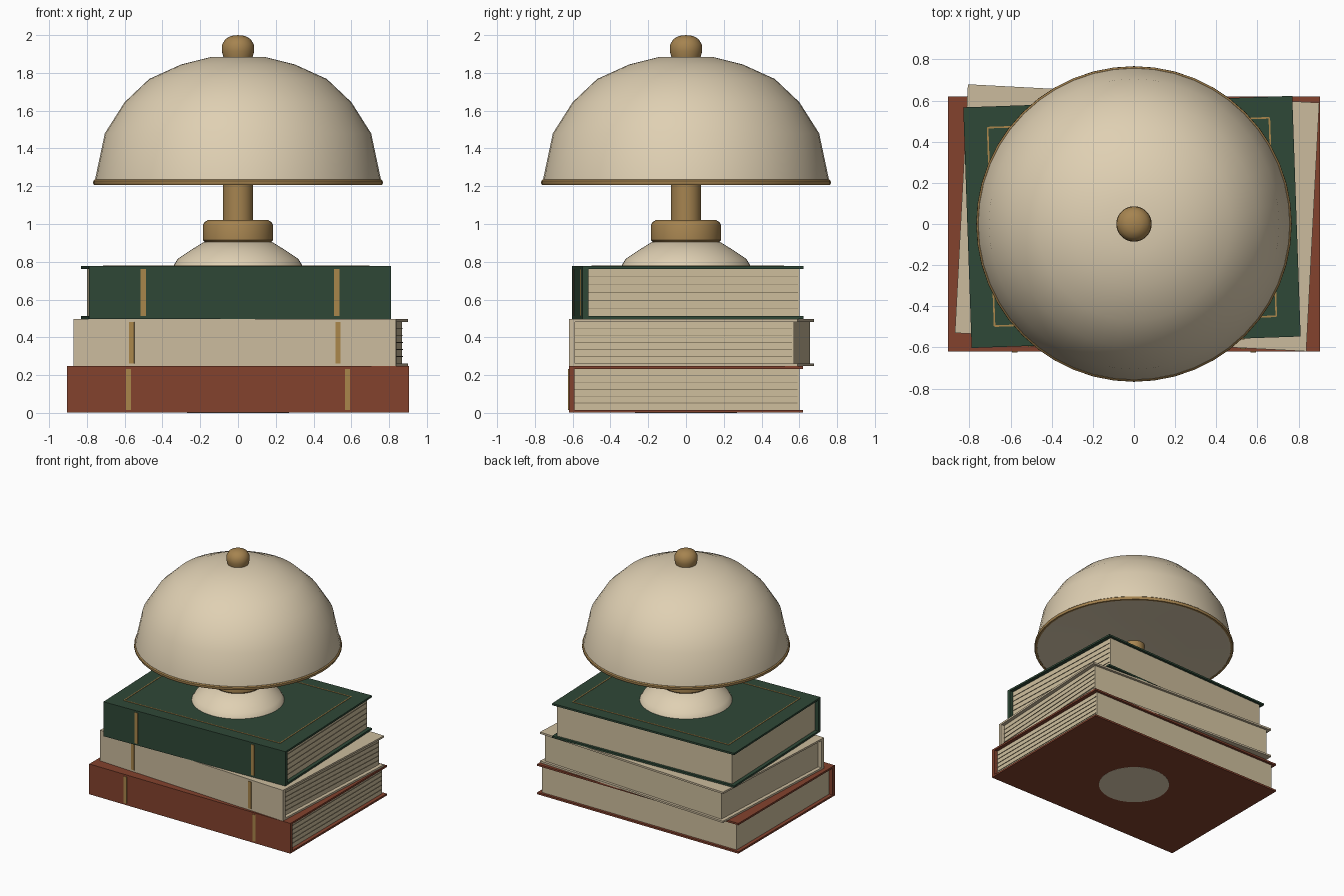
import bpy, bmesh, math
from mathutils import Matrix, Vector

if "Cube" in bpy.data.objects:
    bpy.data.objects.remove(bpy.data.objects["Cube"])


def mat(name, rgb):
    m = bpy.data.materials.new(name)
    m.diffuse_color = (*rgb, 1)
    m.use_nodes = True
    m.node_tree.nodes["Principled BSDF"].inputs["Base Color"].default_value = m.diffuse_color
    return m


CREAM = mat("cream", (0.74, 0.63, 0.45))
BRASS = mat("brass", (0.38, 0.23, 0.08))
GILT = mat("gilt", (0.40, 0.24, 0.07))
PAPER = mat("paper", (0.62, 0.52, 0.34))
LINE = mat("page_shadow", (0.28, 0.23, 0.14))
RED = mat("red_cloth", (0.23, 0.055, 0.027))
TAN = mat("tan_cloth", (0.60, 0.50, 0.34))
GREEN = mat("green_cloth", (0.028, 0.065, 0.038))


def finish(name, bm, material):
    me = bpy.data.meshes.new(name)
    bm.to_mesh(me)
    bm.free()
    me.materials.append(material)
    ob = bpy.data.objects.new(name, me)
    bpy.context.collection.objects.link(ob)
    return ob


def boxes(name, spans, material, place):
    """One object made of boxes, each given as (x0, x1, y0, y1, z0, z1)."""
    bm = bmesh.new()
    for x0, x1, y0, y1, z0, z1 in spans:
        m = Matrix.Translation(((x0 + x1) / 2, (y0 + y1) / 2, (z0 + z1) / 2))
        m = m @ Matrix.Diagonal((x1 - x0, y1 - y0, z1 - z0, 1))
        bmesh.ops.create_cube(bm, size=1, matrix=m)
    ob = finish(name, bm, material)
    ob.matrix_world = place
    return ob


def lathe(name, profile, material, angle=40, segments=48):
    """Revolve an (r, z) profile about the z axis."""
    bm = bmesh.new()
    vs = [bm.verts.new((r, 0, z)) for r, z in profile]
    es = [bm.edges.new(p) for p in zip(vs, vs[1:])]
    bmesh.ops.spin(bm, geom=vs + es, cent=(0, 0, 0), axis=(0, 0, 1),
                   angle=math.tau, steps=segments, use_duplicate=False)
    bmesh.ops.remove_doubles(bm, verts=bm.verts[:], dist=1e-5)
    bmesh.ops.recalc_face_normals(bm, faces=bm.faces[:])
    ob = finish(name, bm, material)
    bpy.ops.object.select_all(action='DESELECT')
    ob.select_set(True)
    bpy.context.view_layer.objects.active = ob
    bpy.ops.object.shade_smooth_by_angle(angle=math.radians(angle))
    return ob


def book(name, w, d, z0, z1, centre, turn, cloth):
    place = Matrix.Translation((*centre, z0)) @ Matrix.Rotation(math.radians(turn), 4, 'Z')
    h, x, y, t = z1 - z0, w / 2, d / 2, 0.015
    # boards and spine
    boxes(name + "_cover", [(-x, x, -y, y, 0, t), (-x, x, -y, y, h - t, h),
                            (-x, x, -y, -y + 0.03, t, h - t)], cloth, place)
    # page block with page lines on the right end
    boxes(name + "_pages", [(-x + 0.03, x - 0.03, -y + 0.03, y - 0.02, t, h - t)], PAPER, place)
    boxes(name + "_page_lines",
          [(x - 0.032, x - 0.026, -y + 0.03, y - 0.03, z - 0.002, z + 0.002)
           for z in (t + (h - 2 * t) * i / 6 for i in range(1, 6))], LINE, place)
    # gilt bands across the spine
    boxes(name + "_spine_bands",
          [(s * 0.32 * w - 0.014, s * 0.32 * w + 0.014, -y - 0.004, -y + 0.01, t, h - t)
           for s in (-1, 1)], GILT, place)
    return place


# stack of books
book("bottom_book", 1.81, 1.24, 0.001, 0.247, (0, 0), 0, RED)
book("middle_book", 1.71, 1.21, 0.247, 0.497, (0.015, 0.03), -3, TAN)
top = book("top_book", 1.60, 1.17, 0.497, 0.777, (-0.01, 0.01), 2, GREEN)

# gilt frame on the top cover
fx, fy, e, za, zb = 0.685, 0.4825, 0.008, 0.275, 0.283
boxes("cover_frame",
      [(-fx, fx, s * fy - e / 2, s * fy + e / 2, za, zb) for s in (-1, 1)] +
      [(s * fx - e / 2, s * fx + e / 2, -fy, fy, za, zb) for s in (-1, 1)], GILT, top)

# round pad under the stack
lathe("underside_pad", [(0, 0), (0.27, 0), (0.27, 0.004), (0, 0.004)], CREAM)

# lamp foot, collar and stem
lathe("lamp_foot", [(0, 0.77), (0.345, 0.77), (0.338, 0.785), (0.32, 0.815),
                    (0.25, 0.862), (0.18, 0.905), (0, 0.905)], CREAM)
lathe("collar", [(0, 0.905), (0.175, 0.905), (0.185, 0.915), (0.185, 0.995),
                 (0.178, 1.01), (0.16, 1.02), (0, 1.02)], BRASS)
lathe("stem", [(0, 1.01), (0.08, 1.01), (0.08, 1.26), (0, 1.26)], BRASS)

# domed shade, closed underneath by a shallow recessed disc
lathe("shade", [(0, 1.885), (0.14, 1.885), (0.30, 1.845), (0.47, 1.768), (0.60, 1.645),
                (0.705, 1.48), (0.758, 1.23), (0.76, 1.21), (0.725, 1.21),
                (0.43, 1.235), (0, 1.235)], CREAM)
lathe("shade_rim", [(0.745, 1.207), (0.762, 1.207), (0.767, 1.215), (0.766, 1.228),
                    (0.758, 1.235), (0.745, 1.235), (0.745, 1.207)], BRASS)

# finial knob
lathe("finial", [(0, 1.88), (0.076, 1.88), (0.086, 1.915), (0.084, 1.95),
                 (0.066, 1.98), (0.035, 1.996), (0, 2.0)], BRASS)
